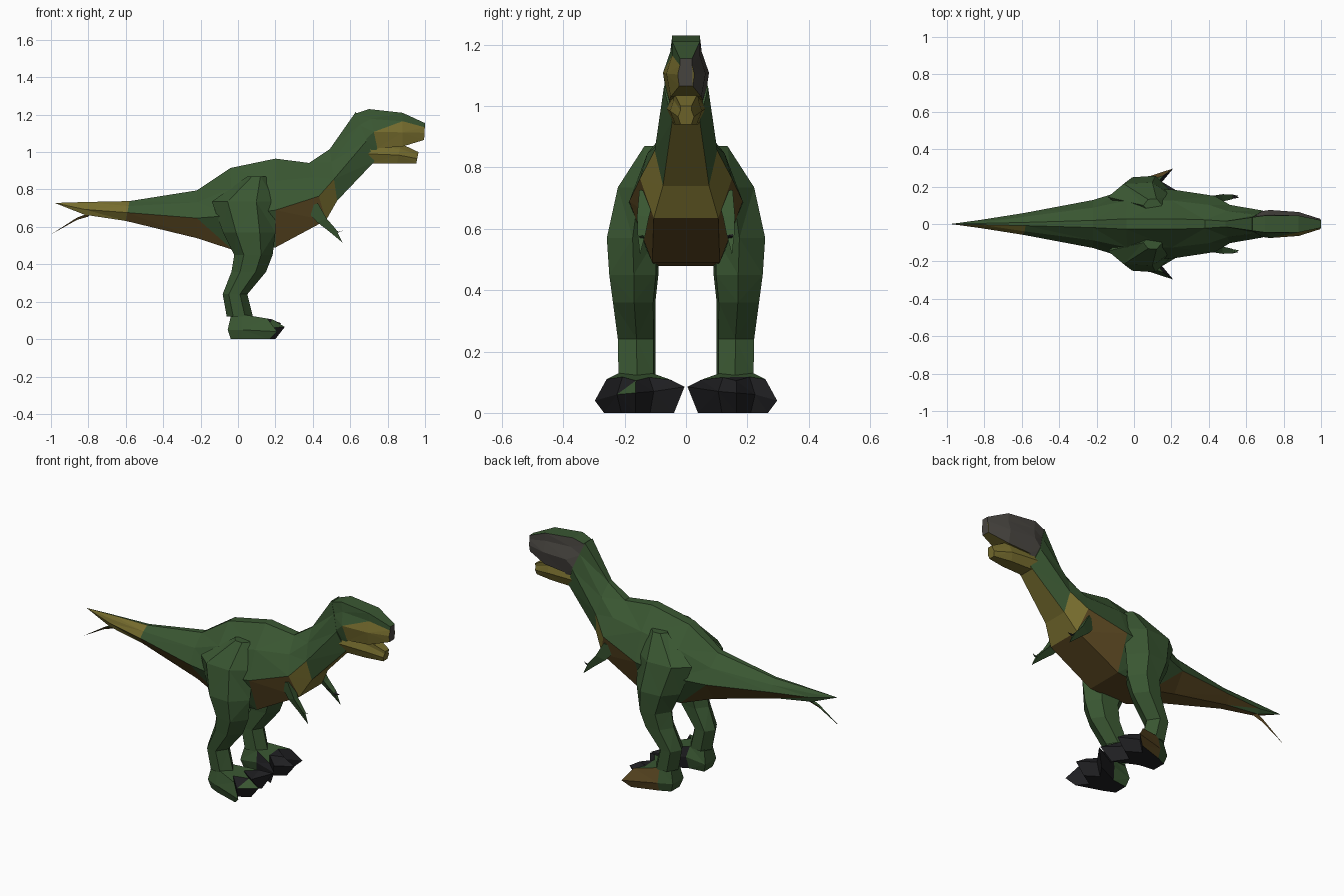
import bpy, bmesh
from mathutils import Vector

def material(name, rgb):
    m = bpy.data.materials.new(name)
    m.diffuse_color = (*rgb, 1)
    return m

GREEN, YELLOW, BROWN, GREY, BLACK = range(5)
MATS = [material("skin green", (0.042, 0.095, 0.032)),
        material("throat yellow", (0.18, 0.15, 0.027)),
        material("belly brown", (0.11, 0.068, 0.017)),
        material("face grey", (0.065, 0.06, 0.052)),
        material("claw black", (0.014, 0.014, 0.016))]

def loft(name, rings, rule, tip_start=None, tip_end=None):
    """Skin equal-length rings of points; close ends with a cap or a tip; colour by rule(centre, normal)."""
    bm = bmesh.new()
    vr = [[bm.verts.new(p) for p in r] for r in rings]
    n = len(vr[0])
    for a, b in zip(vr, vr[1:]):
        for i in range(n):
            j = (i + 1) % n
            bm.faces.new((a[i], a[j], b[j], b[i]))
    for ring, tip in ((vr[0], tip_start), (vr[-1], tip_end)):
        if tip is None:
            bm.faces.new(ring)
        else:
            t = bm.verts.new(tip)
            for i in range(n):
                bm.faces.new((ring[i], ring[(i + 1) % n], t))
    bmesh.ops.triangulate(bm, faces=bm.faces[:])
    bmesh.ops.recalc_face_normals(bm, faces=bm.faces[:])
    bm.normal_update()
    for f in bm.faces:
        f.material_index = rule(f.calc_center_median(), f.normal)
    me = bpy.data.meshes.new(name)
    bm.to_mesh(me)
    bm.free()
    for m in MATS:
        me.materials.append(m)
    ob = bpy.data.objects.new(name, me)
    bpy.context.collection.objects.link(ob)
    return ob

def section(xt, zt, xb, zb, w, wb, wt=0.0):
    """Eight-sided body slice leaning from a top point to a bottom point."""
    def at(f, y):
        return (xt + (xb - xt) * f, y, zt + (zb - zt) * f)
    wt = wt or 0.15 * w
    half = [(0, wt), (0.25, max(0.68 * w, wt)), (0.58, w), (1, wb)]
    return [at(f, y) for f, y in half] + [at(f, -y) for f, y in reversed(half)]

# torso, tail and neck
def body_rule(c, n):
    if c.x < -0.6 and n.y < 0:
        return YELLOW
    if n.z < -0.45 and c.x < 0.42:
        return BROWN
    if c.x > 0.4 and (n.z < -0.3 or n.x > 0.45) and c.z < 1.05:
        return YELLOW
    if n.z < -0.25 and 0.2 < c.x:
        return BROWN
    if c.x < -0.3 and n.z < -0.3 and n.y < 0:
        return YELLOW
    return GREEN

loft("body", [section(*s) for s in [
    (-0.82, 0.733, -0.82, 0.665, 0.022, 0.012),
    (-0.58, 0.738, -0.60, 0.632, 0.058, 0.025),
    (-0.22, 0.795, -0.22, 0.540, 0.128, 0.060),
    (-0.04, 0.915, -0.03, 0.478, 0.185, 0.095),
    (0.20, 0.965, 0.20, 0.490, 0.185, 0.110),
    (0.38, 0.942, 0.47, 0.635, 0.150, 0.105),
    (0.49, 1.015, 0.53, 0.740, 0.102, 0.075),
    (0.63, 1.215, 0.73, 0.950, 0.072, 0.045, 0.035)]],
    body_rule, tip_start=(-0.98, 0, 0.728))

# thin lower tail spike
loft("tail_spike", [[(-0.78, 0.015, 0.68), (-0.78, -0.015, 0.68), (-0.80, 0, 0.655)],
                    [(-0.86, 0.007, 0.65), (-0.86, -0.007, 0.65), (-0.86, 0, 0.638)]],
     lambda c, n: BROWN if n.z < 0 else GREEN, tip_end=(-1.0, 0, 0.56))

# skull, green above a cheek line, grey on the far cheek
def skull_rule(c, n):
    if n.y > 0.4 and c.x > 0.66:
        return GREY
    if n.z < -0.4 or (n.y < 0 and c.z < 1.135 and c.x > 0.74):
        return YELLOW
    return GREY if n.x > 0.8 else GREEN

loft("skull", [section(*s) for s in [
    (0.625, 1.205, 0.715, 0.96, 0.068, 0.04, 0.035),
    (0.70, 1.230, 0.745, 1.02, 0.075, 0.055, 0.045),
    (0.88, 1.210, 0.88, 1.03, 0.064, 0.05, 0.045),
    (1.00, 1.155, 0.995, 1.065, 0.027, 0.022, 0.02)]], skull_rule)

# lower jaw
loft("jaw", [section(*s) for s in [
    (0.68, 1.06, 0.71, 0.940, 0.062, 0.040, 0.05),
    (0.87, 1.045, 0.85, 0.940, 0.052, 0.035, 0.04),
    (0.965, 1.000, 0.953, 0.940, 0.026, 0.018, 0.018)]], lambda c, n: YELLOW)

# legs, feet and arms on both sides
LEG = [(0.05, 0.15, 0.07, 0.135, 0.87), (-0.14, 0.20, 0.08, 0.222, 0.735),
       (-0.08, 0.20, 0.09, 0.258, 0.57), (-0.02, 0.185, 0.09, 0.25, 0.45),
       (-0.035, 0.15, 0.10, 0.238, 0.36), (-0.082, 0.05, 0.10, 0.222, 0.24),
       (-0.06, 0.08, 0.10, 0.22, 0.12)]
FOOT = [(-0.055, 0.10, 0.05), (-0.055, 0.20, 0.05), (0.02, 0.235, 0.05),
        (0.21, 0.297, 0.04), (0.15, 0.225, 0.06), (0.25, 0.165, 0.065),
        (0.16, 0.105, 0.07), (0.23, 0.005, 0.085), (0.06, 0.085, 0.07)]
HEX = [(0.25, 0), (0.75, 0.05), (1, 0.5), (0.7, 1), (0.25, 0.95), (0, 0.45)]

for side, s in (("right", -1), ("left", 1)):
    rings = [[(x0 + (x1 - x0) * u, s * (y0 + (y1 - y0) * v), z) for u, v in HEX]
             for x0, x1, y0, y1, z in LEG]
    loft(side + "_leg", rings, lambda c, n: GREEN)

    def foot_rule(c, n, s=s):
        if s > 0 and n.y > 0.3 and 0.03 < c.x < 0.2 and c.y > 0.2:
            return BROWN
        if n.z < -0.35 or (n.x > 0.45 and c.z < 0.11) or (n.y * s < -0.4 and c.x > 0.04):
            return BLACK
        return BLACK if s > 0 and c.x > 0.13 else GREEN

    def shrink(k, z, lift=0.0):
        return [(0.02 + (x - 0.02) * k, s * (0.16 + (y - 0.16) * k), z + lift * x) for x, y, _ in FOOT]
    loft(side + "_foot", [shrink(0.78, 0.0, 0.0),
                          [(x, s * y, z) for x, y, z in FOOT],
                          shrink(0.72, 0.135, -0.12)], foot_rule)

    # small bent arm with two claws
    def tri(x, y, z, r):
        return [(x - r, s * y, z), (x + r * 0.6, s * (y + r * 0.6), z + r * 0.6),
                (x + r * 0.6, s * (y - r * 0.6), z + r * 0.4)]
    loft(side + "_arm", [tri(0.40, 0.125, 0.70, 0.045), tri(0.455, 0.14, 0.625, 0.032),
                         tri(0.51, 0.145, 0.575, 0.022)],
         lambda c, n: GREEN, tip_end=(0.56, s * 0.15, 0.515))
    loft(side + "_claw", [tri(0.49, 0.142, 0.59, 0.018), tri(0.53, 0.145, 0.565, 0.014)],
         lambda c, n, s=s: BLACK if s > 0 else GREEN, tip_end=(0.562, s * 0.14, 0.58))
